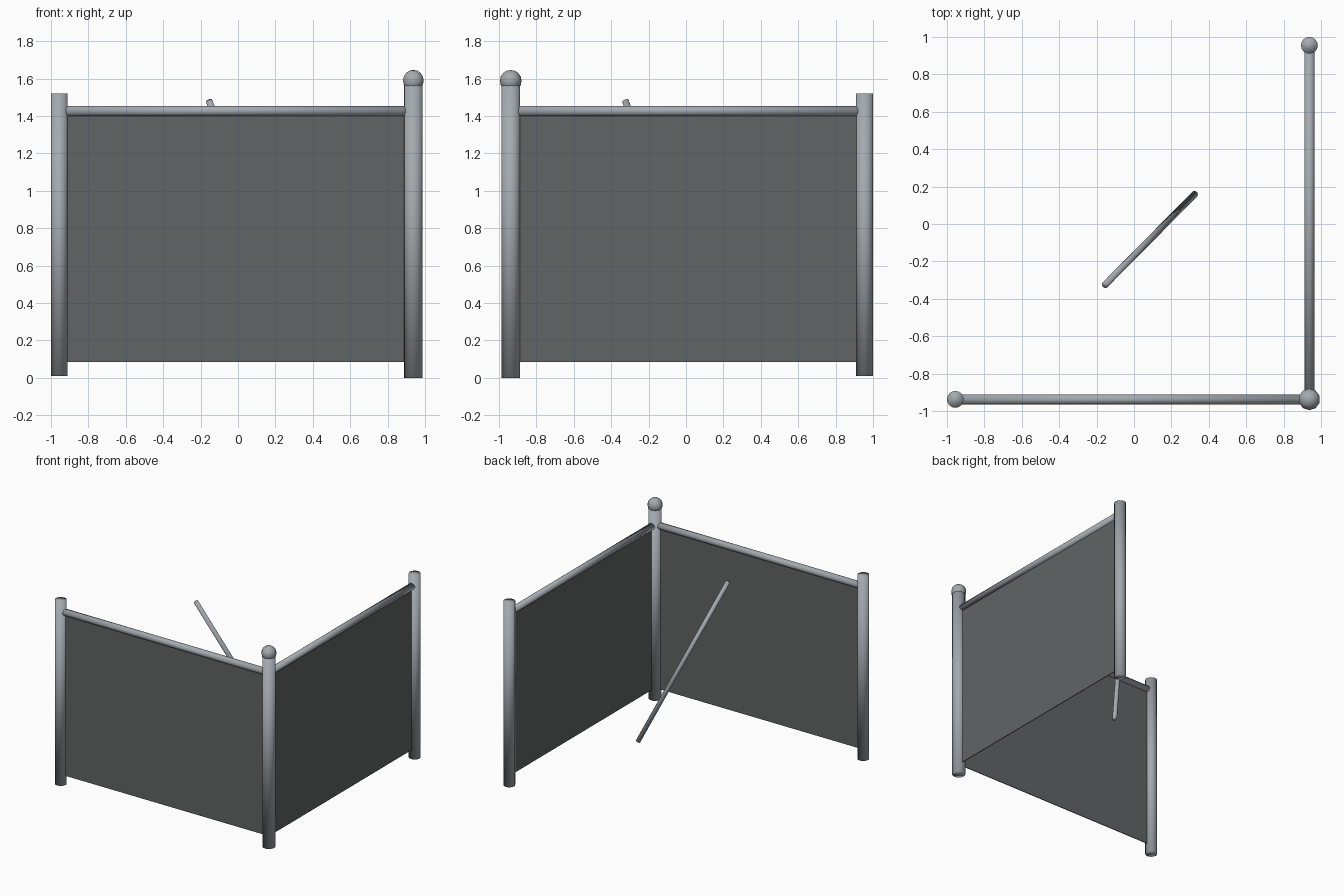
import bpy
from mathutils import Vector

cube = bpy.data.objects.get("Cube")
if cube:
    bpy.data.objects.remove(cube, do_unlink=True)


def make_material(name, rgb):
    mat = bpy.data.materials.new(name)
    mat.use_nodes = True
    color = (*rgb, 1.0)
    mat.diffuse_color = color
    mat.node_tree.nodes["Principled BSDF"].inputs["Base Color"].default_value = color
    return mat


METAL = make_material("light grey metal", (0.37, 0.40, 0.43))
SHEET = make_material("dark grey sheet", (0.12, 0.13, 0.13))


def finish(name, mat, smooth=True):
    obj = bpy.context.object
    obj.name = name
    obj.data.materials.append(mat)
    if smooth:
        bpy.ops.object.shade_smooth()
    return obj


def rod(name, start, end, radius, sides=16):
    """Softly shaded cylinder between two points."""
    a, b = Vector(start), Vector(end)
    axis = b - a
    bpy.ops.mesh.primitive_cylinder_add(
        vertices=sides, radius=radius, depth=axis.length, location=(a + b) / 2,
        rotation=axis.to_track_quat('Z', 'Y').to_euler())
    return finish(name, METAL)


def panel(name, a, b, low, high):
    """Thin upright sheet between two posts."""
    a, b = Vector(a), Vector(b)
    span = b - a
    mid = (a + b) / 2
    bpy.ops.mesh.primitive_cube_add(size=1, location=(mid.x, mid.y, (low + high) / 2))
    obj = finish(name, SHEET, smooth=False)
    thin = 0.006
    obj.scale = (max(abs(span.x), thin), max(abs(span.y), thin), high - low)


CORNER = (0.937, -0.937)
ENDS = {"front": (-0.955, -0.937), "side": (0.937, 0.955)}

# Corner post with its ball cap
rod("corner_post", (*CORNER, 0), (*CORNER, 1.59), 0.05)
bpy.ops.mesh.primitive_uv_sphere_add(segments=10, ring_count=8, radius=0.058,
                                     location=(*CORNER, 1.588))
finish("corner_ball", METAL)

# Each wing: end post, top rail and sheet
for side, end in ENDS.items():
    rod(side + "_end_post", (*end, 0.01), (*end, 1.52), 0.045)
    rod(side + "_top_rail", (*end, 1.427), (*CORNER, 1.427), 0.027)
    panel(side + "_panel", end, CORNER, 0.085, 1.42)

# Loose leaning pole between the wings
rod("leaning_pole", (0.325, 0.16, 0.225), (-0.155, -0.325, 1.482), 0.018, 12)
